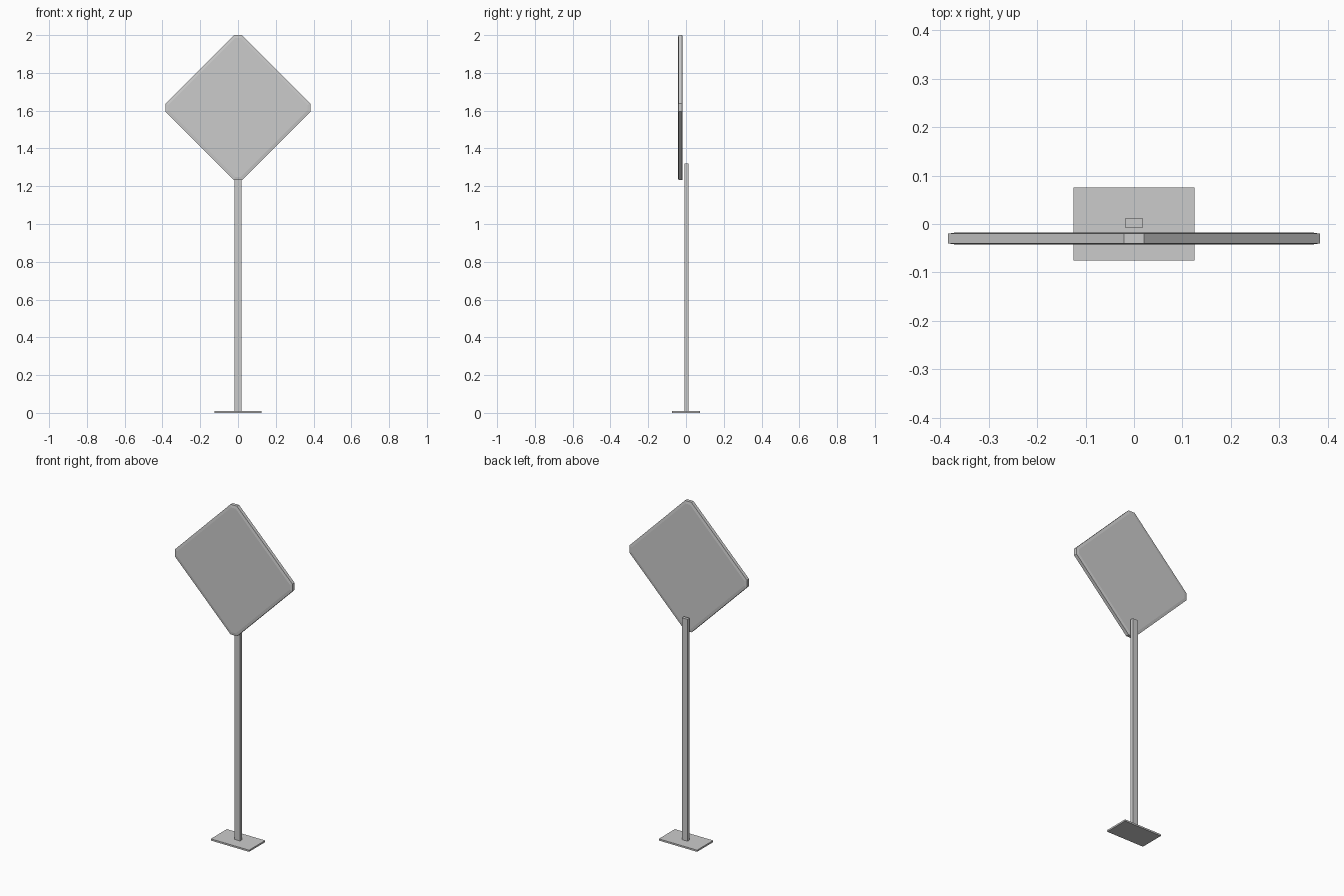
import bpy, bmesh

if "Cube" in bpy.data.objects:
    bpy.data.objects.remove(bpy.data.objects["Cube"])


def box(name, x, y, z):
    # Axis-aligned box from (min, max) ranges
    bm = bmesh.new()
    bmesh.ops.create_cube(bm, size=1)
    for v in bm.verts:
        for i, (lo, hi) in enumerate((x, y, z)):
            v.co[i] = hi if v.co[i] > 0 else lo
    return finish(name, bm)


def finish(name, bm):
    bmesh.ops.recalc_face_normals(bm, faces=bm.faces)
    mesh = bpy.data.meshes.new(name)
    bm.to_mesh(mesh)
    bm.free()
    obj = bpy.data.objects.new(name, mesh)
    bpy.context.collection.objects.link(obj)
    return obj


def sign_panel(name, cz, radius, flat, inset, rings):
    # Diamond with clipped corners, lofted through (y, inset factor) rings
    bm = bmesh.new()
    loops = []
    for y, k in rings:
        d = inset * k
        r, c = radius - d, flat - 0.414 * d
        pts = [(c, r), (r, c), (r, -c), (c, -r),
               (-c, -r), (-r, -c), (-r, c), (-c, r)]
        loops.append([bm.verts.new((px, y, cz + pz)) for px, pz in pts])
    for a, b in zip(loops, loops[1:]):
        for i in range(8):
            j = (i + 1) % 8
            bm.faces.new((a[i], a[j], b[j], b[i]))
    bm.faces.new(loops[0])
    bm.faces.new(loops[-1])
    return finish(name, bm)


# Ground plate
box("base_plate", (-0.125, 0.125), (-0.075, 0.075), (0, 0.01))

# Upright post behind the panel
box("post", (-0.018, 0.018), (-0.008, 0.012), (0.005, 1.32))

# Diamond panel with shallow bevelled rim on both sides
sign_panel("sign_panel", 1.616, 0.384, 0.021, 0.016,
           [(-0.0425, 1), (-0.040, 0), (-0.020, 0), (-0.0175, 1)])
